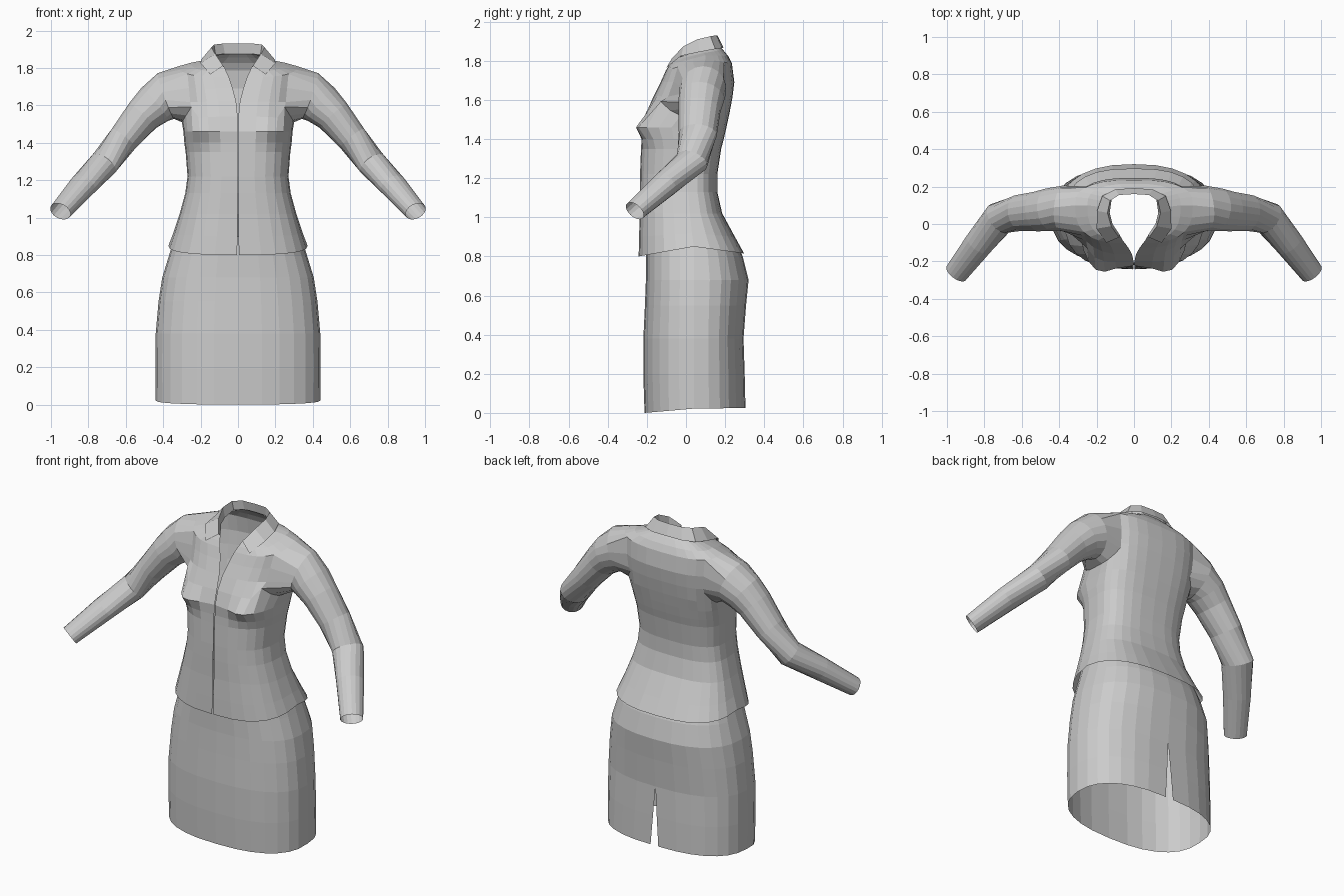
import bpy, bmesh
from math import sin, cos, pi, exp
from mathutils import Vector

N = 14  # faces around half a garment


def finish(bm, name):
    """Turn a half mesh (x >= 0) into a mirrored object."""
    bmesh.ops.recalc_face_normals(bm, faces=bm.faces)
    me = bpy.data.meshes.new(name)
    bm.to_mesh(me)
    bm.free()
    ob = bpy.data.objects.new(name, me)
    bpy.context.collection.objects.link(ob)
    m = ob.modifiers.new("Mirror", 'MIRROR')
    m.merge_threshold = 0.001
    return ob


def half_ring(w, ys, yf, yb, zf, zs, zb, front_gap, back_gap=0.0, e=0.75):
    """Half a boxy oval from centre front to centre back."""
    pts = []
    for i in range(N + 1):
        t = pi * i / N
        s, c = abs(sin(t)) if 0 < i < N else 0.0, cos(t)
        gap = front_gap if c > 0 else back_gap
        k = abs(c) ** e
        x = gap + (w - gap) * s ** e
        y = ys + ((yf if c > 0 else yb) - ys) * k
        z = zs + ((zf if c > 0 else zb) - zs) * k
        pts.append(Vector((x, y, z)))
    return pts


def loft(bm, rows, skip=lambda r, c: False):
    vs = [[bm.verts.new(p) for p in row] for row in rows]
    for r in range(len(vs) - 1):
        for c in range(len(vs[r]) - 1):
            if not skip(r, c):
                bm.faces.new((vs[r][c], vs[r][c + 1], vs[r + 1][c + 1], vs[r + 1][c]))
    return vs


# Skirt: straight tube with a slit at the back
skirt = [  # w, ys, yf, yb, zf, zs, zb, front gap, back gap
    (.440, .04, -.212, .304, .00, .022, .025, 0, .026),
    (.442, .04, -.218, .300, .19, .20, .20, 0, .013),
    (.440, .04, -.218, .294, .38, .38, .38, 0, 0),
    (.425, .04, -.210, .307, .55, .55, .55, 0, 0),
    (.405, .04, -.205, .320, .68, .68, .68, 0, 0),
    (.368, .04, -.205, .290, .80, .80, .80, 0, 0),
    (.338, .04, -.205, .245, .90, .90, .90, 0, 0),
]
bm = bmesh.new()
loft(bm, [half_ring(*r, e=0.82) for r in skirt])
finish(bm, "skirt")

# Blouse body: rings from hem to neck, open down the front
body = [  # w, ys, yf, yb, zf, zs, zb, front gap
    (.372, .04, -.242, .297, .80, .850, .815, .006),
    (.345, .03, -.240, .250, .90, .92, .90, .002),
    (.312, .02, -.236, .185, 1.02, 1.02, 1.02, .002),
    (.282, .01, -.236, .160, 1.13, 1.13, 1.13, .002),
    (.270, .01, -.235, .160, 1.22, 1.22, 1.22, .002),
    (.280, .02, -.230, .180, 1.35, 1.35, 1.35, .002),
    (.287, .03, -.226, .193, 1.40, 1.40, 1.40, .002),
    (.292, .05, -.222, .207, 1.46, 1.46, 1.46, .002),
    (.300, .08, -.200, .222, 1.54, 1.510, 1.53, .002),
    (.305, .085, -.165, .237, 1.62, 1.61, 1.61, .010),
    (.310, .09, -.130, .247, 1.69, 1.70, 1.69, .028),
    (.315, .10, -.103, .235, 1.75, 1.81, 1.785, .048),
    (.250, .10, -.085, .215, 1.78, 1.828, 1.825, .062),
    (.170, .09, -.070, .190, 1.80, 1.840, 1.855, .070),
    (.133, .08, -.060, .170, 1.81, 1.855, 1.875, .076),
]
rows = [half_ring(*r) for r in body]
for row in rows:  # bust shaping: soft above, sharp below
    for p in row:
        if p.y < 0.03:
            dz = p.z - 1.455
            p.y -= .068 * exp(-((p.x - .205) / .1) ** 2 - (dz / (.08 if dz > 0 else .05)) ** 2)
R0, R1, C0, C1 = 8, 11, 4, 10  # armhole limits
for c, lift in ((C0, .06), (C0 + 1, .02), (C1 - 1, .02), (C1, .06)):  # round the armpit
    rows[R0][c].z += lift
    rows[R0][c].y = rows[R0][c].y * .8 + rows[R0 + 1][c].y * .2
bm = bmesh.new()
vs = loft(bm, rows, lambda r, c: R0 <= r < R1 and C0 <= c < C1)

# Sleeves: extend the armhole edge along the bent arm
loop = ([vs[R0][c] for c in range(C0, C1)] + [vs[r][C1] for r in range(R0, R1)]
        + [vs[R1][c] for c in range(C1, C0, -1)] + [vs[r][C0] for r in range(R1, R0, -1)])
mid = sum((v.co for v in loop), Vector()) / len(loop)
step = 2 * pi / len(loop)
angles = [-pi / 2 + (k - (C1 - C0) / 2) * step for k in range(len(loop))]
arm = [  # centre x, y, z, half depth, half height
    (.385, .085, 1.650, .122, .130),
    (.445, .078, 1.605, .116, .114),
    (.510, .068, 1.545, .108, .098),
    (.610, .060, 1.424, .098, .083),
    (.720, .030, 1.285, .090, .075),
    (.830, -.105, 1.170, .078, .066),
    (.950, -.262, 1.033, .064, .053),
]
centres = [mid] + [Vector(a[:3]) for a in arm]
for i, a in enumerate(arm, 1):
    d = (centres[min(i + 1, len(arm))] - centres[i - 1]).normalized()
    u = Vector((0, 0, 1)).cross(d).normalized()
    v = d.cross(u)
    ring = [bm.verts.new(centres[i] + u * a[3] * cos(t) + v * a[4] * sin(t)) for t in angles]
    for k in range(len(ring)):
        j = (k + 1) % len(ring)
        bm.faces.new((loop[k], loop[j], ring[j], ring[k]))
    loop = ring
finish(bm, "blouse")

# Collar: stand rising from the neck, then folded outwards
stand = [(.074, -.062, 1.80), (.115, 0, 1.835), (.130, .06, 1.85),
         (.120, .13, 1.87), (.07, .163, 1.875), (0, .168, 1.875)]
fold = [(.080, -.072, 1.812), (.122, -.012, 1.875), (.142, .06, 1.91),
        (.128, .125, 1.925), (.08, .155, 1.93), (0, .16, 1.93)]
leaf = [(.148, -.100, 1.765), (.200, -.025, 1.825), (.197, .07, 1.845),
        (.170, .15, 1.86), (.10, .185, 1.865), (0, .192, 1.868)]
bm = bmesh.new()
loft(bm, [stand, fold, leaf])
finish(bm, "collar")
